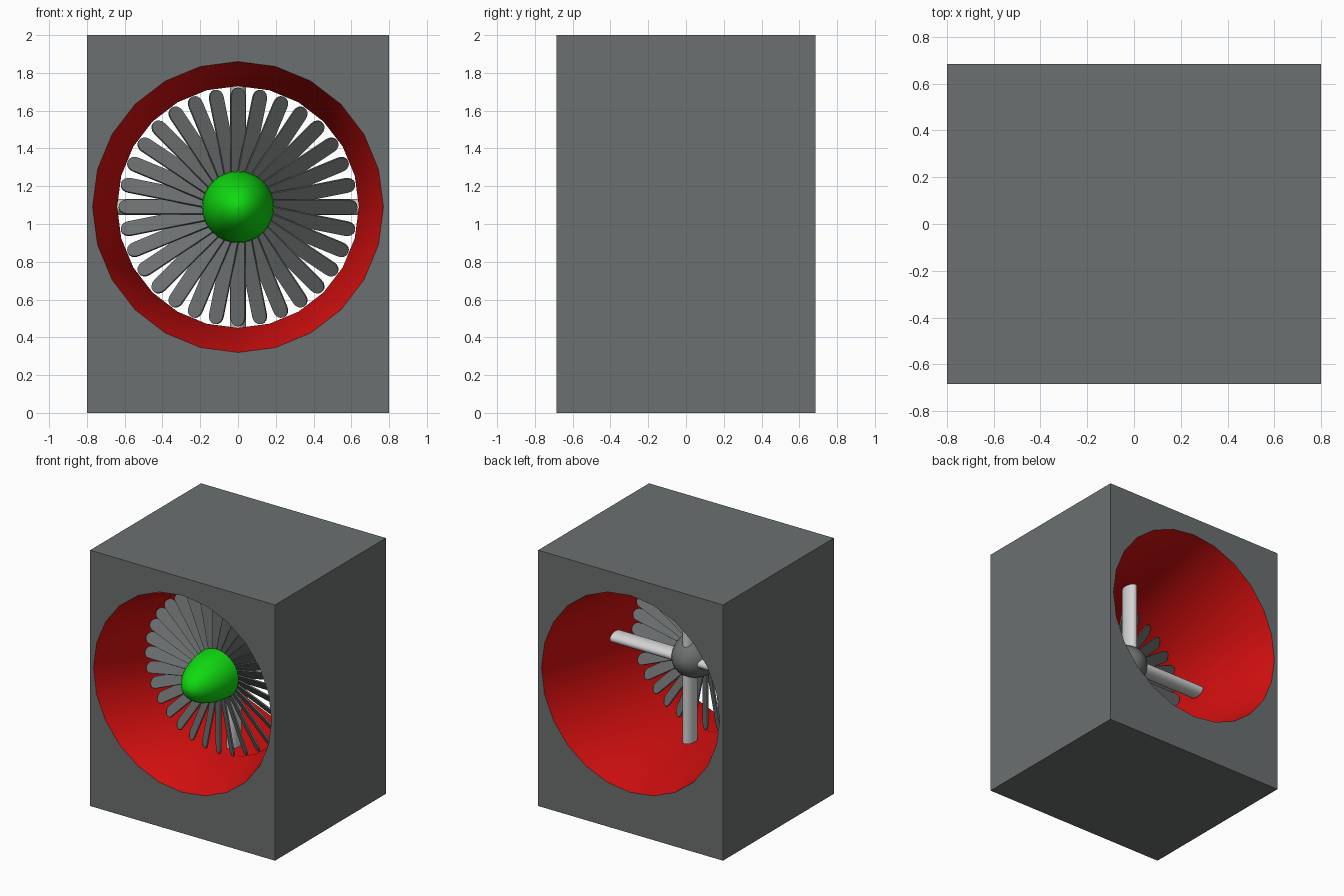
import bpy, bmesh, math
from mathutils import Matrix

if "Cube" in bpy.data.objects:
    bpy.data.objects.remove(bpy.data.objects["Cube"], do_unlink=True)

AXIS_Z = 1.09          # height of the duct axis
HALF = (0.8, 0.685)    # half width and half depth of the housing
MOUTH, THROAT = 0.77, 0.64
FAN_Y = -0.24
SIDES = 24


def material(name, r, g, b):
    m = bpy.data.materials.new(name)
    m.use_nodes = True
    m.diffuse_color = (r, g, b, 1)
    m.node_tree.nodes["Principled BSDF"].inputs["Base Color"].default_value = (r, g, b, 1)
    return m


GREY = material("slate grey", 0.15, 0.16, 0.16)
RED = material("duct red", 0.7, 0.005, 0.005)
GREEN = material("spinner green", 0.005, 0.7, 0.005)
PALE = material("pale grey", 0.65, 0.65, 0.65)


def finish(bm, name, mat, smooth=None, recalc=True):
    if recalc:
        bmesh.ops.recalc_face_normals(bm, faces=bm.faces)
    me = bpy.data.meshes.new(name)
    bm.to_mesh(me)
    bm.free()
    me.materials.append(mat)
    ob = bpy.data.objects.new(name, me)
    bpy.context.collection.objects.link(ob)
    if smooth:
        bpy.ops.object.select_all(action="DESELECT")
        ob.select_set(True)
        bpy.context.view_layer.objects.active = ob
        bpy.ops.object.shade_smooth_by_angle(angle=math.radians(smooth))
    return ob


def ring(bm, y, r, n):
    return [bm.verts.new((r * math.sin(a), y, AXIS_Z + r * math.cos(a)))
            for a in (2 * math.pi * i / n for i in range(n))]


def lathe(bm, profile, n):
    """Skin rings of (y, radius) around the duct axis."""
    rings = [ring(bm, y, r, n) for y, r in profile]
    for a, b in zip(rings, rings[1:]):
        for i in range(n):
            j = (i + 1) % n
            bm.faces.new((a[i], a[j], b[j], b[i]))
    return rings


def dome(base_y, radius, length, power, steps=10):
    """Profile of a rounded nose running from its base to its tip."""
    pts = []
    for i in range(steps + 1):
        t = math.sin(i / steps * math.pi / 2)
        pts.append((base_y + length * t, max(radius * math.sqrt(max(1 - t ** power, 0)), 0.001)))
    return pts


# Housing: box with a round opening front and back
bm = bmesh.new()
corners = []
for y in (-HALF[1], HALF[1]):
    rect = [bm.verts.new((x, y, z)) for x, z in
            ((-HALF[0], 0), (HALF[0], 0), (HALF[0], 2), (-HALF[0], 2))]
    edges = []
    for loop in (rect, ring(bm, y, MOUTH, SIDES)):
        edges += [bm.edges.new((loop[i - 1], loop[i])) for i in range(len(loop))]
    bmesh.ops.triangle_fill(bm, edges=edges, use_beauty=True)
    corners.append(rect)
for i in range(4):
    bm.faces.new((corners[0][i - 1], corners[0][i], corners[1][i], corners[1][i - 1]))
finish(bm, "housing", GREY)

# Duct: flared tunnel, narrowest at the fan, facing inwards
bm = bmesh.new()
lathe(bm, ((-HALF[1], MOUTH), (FAN_Y, THROAT), (HALF[1], MOUTH)), SIDES)
for f in bm.faces:
    f.normal_update()
    c = f.calc_center_median()
    if f.normal.x * c.x + f.normal.z * (c.z - AXIS_Z) > 0:
        f.normal_flip()
finish(bm, "duct", RED, 25, recalc=False)

# Spinner in front of the fan
bm = bmesh.new()
rings = lathe(bm, dome(-0.265, 0.19, -0.36, 1.75), 32)
bm.faces.new(rings[0])
finish(bm, "spinner", GREEN, 40)

# Rear hub: short barrel with a rounded tail
bm = bmesh.new()
rings = lathe(bm, [(-0.26, 0.17)] + dome(-0.165, 0.17, 0.245, 2), 32)
bm.faces.new(rings[0])
finish(bm, "rear_hub", GREY, 40)

# Fan blades: pitched flat paddles with round tips
BLADES, HALF_W, TIP, THICK = 32, 0.045, 0.632, 0.01
PITCH = Matrix.Rotation(math.radians(35), 4, "Z")
bm = bmesh.new()
for k in range(BLADES):
    outline = [(-HALF_W, 0.12), (HALF_W, 0.12)]
    for i in range(9):
        a = math.pi * i / 8
        outline.append((HALF_W * math.cos(a), TIP - HALF_W + HALF_W * math.sin(a)))
    place = (Matrix.Translation((0, FAN_Y, AXIS_Z))
             @ Matrix.Rotation(2 * math.pi * k / BLADES, 4, "Y") @ PITCH)
    front, back = [[bm.verts.new((x, y, z)) for x, z in outline]
                   for y in (-THICK / 2, THICK / 2)]
    bm.faces.new(front)
    bm.faces.new(back[::-1])
    for i in range(len(outline)):
        bm.faces.new((front[i - 1], back[i - 1], back[i], front[i]))
    bmesh.ops.transform(bm, matrix=place, verts=front + back)
finish(bm, "fan_blades", GREY)

# Support struts: four oval bars behind the fan
bm = bmesh.new()
for k in range(4):
    place = (Matrix.Translation((0, -0.05, AXIS_Z))
             @ Matrix.Rotation(k * math.pi / 2, 4, "Y")
             @ Matrix.Translation((0, 0, 0.37))
             @ Matrix.Diagonal((0.042, 0.07, 1, 1)))
    bmesh.ops.create_cone(bm, cap_ends=True, segments=20, radius1=1, radius2=1,
                          depth=0.55, matrix=place)
finish(bm, "support_struts", PALE, 40)
